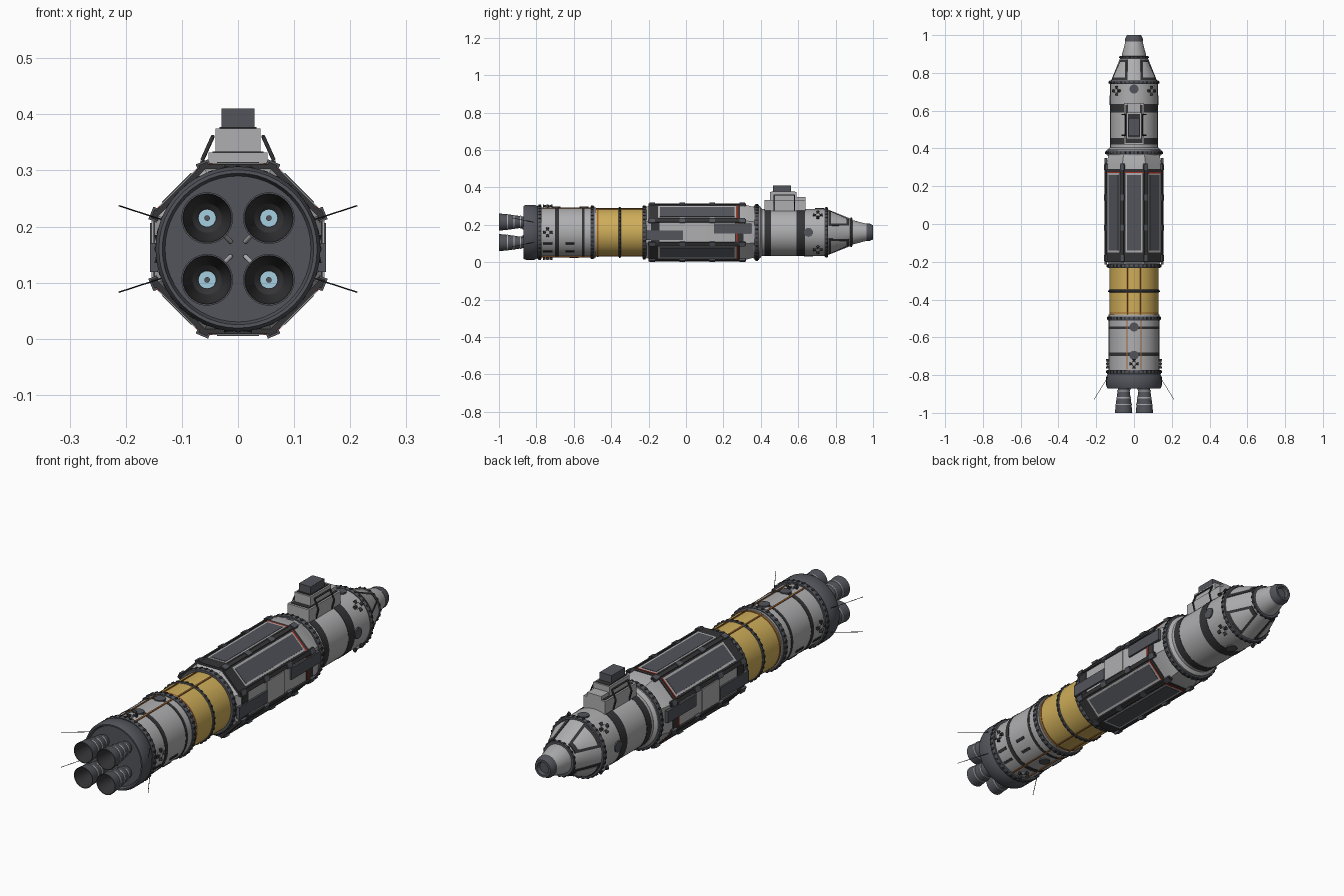
import bpy, bmesh
from math import sin, cos, pi, radians
from mathutils import Matrix, Vector

cube = bpy.data.objects.get("Cube")
if cube:
    bpy.data.objects.remove(cube)

AXIS = 0.16  # height of the long axis


def material(name, rgb):
    m = bpy.data.materials.new(name)
    m.use_nodes = True
    m.diffuse_color = (*rgb, 1)
    m.node_tree.nodes["Principled BSDF"].inputs["Base Color"].default_value = (*rgb, 1)
    return m


LIGHT = material("light_grey", (0.43, 0.43, 0.44))
SLATE = material("slate_grey", (0.085, 0.09, 0.105))
DARK = material("dark_grey", (0.035, 0.035, 0.038))
GOLD = material("gold_foil", (0.62, 0.42, 0.1))
ORANGE = material("burnt_orange", (0.36, 0.13, 0.03))
RED = material("red", (0.4, 0.03, 0.015))
BLUE = material("pale_blue", (0.38, 0.62, 0.75))


def finish(name, bm, mat):
    bmesh.ops.remove_doubles(bm, verts=bm.verts, dist=1e-5)
    bmesh.ops.recalc_face_normals(bm, faces=bm.faces)
    for f in bm.faces:
        f.smooth = True
    for e in bm.edges:
        e.smooth = e.calc_face_angle(pi) < radians(32)
    me = bpy.data.meshes.new(name)
    bm.to_mesh(me)
    bm.free()
    me.materials.append(mat)
    ob = bpy.data.objects.new(name, me)
    bpy.context.collection.objects.link(ob)
    return ob


def polar(a, r, y):
    """Point at angle a from the top, radius r, station y."""
    return Vector((r * sin(a), y, AXIS + r * cos(a)))


def add_lathe(bm, profile, n=48, centre=(0, AXIS), start=0):
    rings = []
    for y, r in profile:
        rings.append([bm.verts.new((centre[0] + r * sin(start + 2 * pi * i / n), y,
                                    centre[1] + r * cos(start + 2 * pi * i / n))) for i in range(n)])
    for p, q in zip(rings, rings[1:]):
        for i in range(n):
            j = (i + 1) % n
            bm.faces.new((p[i], p[j], q[j], q[i]))


def lathe(name, profile, mat, **kw):
    bm = bmesh.new()
    add_lathe(bm, profile, **kw)
    return finish(name, bm, mat)


def add_box(bm, a, top, y, width, length, height, shift=0):
    """Box lying on the hull at angle a, its outer face at radius top."""
    m = (Matrix.Translation((0, 0, AXIS)) @ Matrix.Rotation(a, 4, 'Y')
         @ Matrix.Translation((shift, y, top - height / 2))
         @ Matrix.Diagonal((width, length, height, 1)))
    bmesh.ops.create_cube(bm, size=1, matrix=m)


def boxes(name, mat, specs):
    bm = bmesh.new()
    for s in specs:
        add_box(bm, *s)
    return finish(name, bm, mat)


def add_rod(bm, p, q, r1, r2=None, n=12):
    d = q - p
    m = Matrix.Translation((p + q) / 2) @ d.to_track_quat('Z', 'Y').to_matrix().to_4x4()
    bmesh.ops.create_cone(bm, cap_ends=True, segments=n, radius1=r1,
                          radius2=r1 if r2 is None else r2, depth=d.length, matrix=m)


def add_patch(bm, y0, r0, y1, r1, a0, a1, b0, b1, lift, n=6):
    """Thin curved plate between two stations of the hull."""
    grid = []
    for y, r, s, e in ((y0, r0 - .01, a0, a1), (y0, r0 + lift, a0, a1),
                       (y1, r1 + lift, b0, b1), (y1, r1 - .01, b0, b1)):
        grid.append([bm.verts.new(polar(s + (e - s) * i / n, r, y)) for i in range(n + 1)])
    for k in range(4):
        p, q = grid[k], grid[(k + 1) % 4]
        for i in range(n):
            bm.faces.new((p[i], p[i + 1], q[i + 1], q[i]))
    for i in (0, n):
        bm.faces.new([g[i] for g in grid])


def band(name, y0, y1, r, mat):
    lathe(name, [(y0, r - .02), (y0, r), (y1, r), (y1, r - .02)], mat)


# Hull sections
lathe("aft_hull", [(-.81, 0), (-.81, .134), (-.48, .134), (-.48, 0)], LIGHT)
lathe("gold_tank", [(-.49, 0), (-.49, .129), (-.21, .129), (-.21, 0)], GOLD)
lathe("forward_hull", [(.36, 0), (.36, .126), (.75, .126), (.75, 0)], LIGHT)
lathe("forward_shoulder", [(.36, .14), (.395, .14), (.41, .12)], LIGHT)
lathe("nose_cone", [(.75, 0), (.75, .125), (.88, .073), (.88, 0)], LIGHT)
lathe("nose_tip", [(.88, 0), (.88, .064), (.895, .064), (.975, .043), (.975, 0)], LIGHT)
lathe("docking_cap", [(.965, 0), (.965, .047), (.98, .047), (1, .038), (1, .028), (.985, .024), (.985, 0)], SLATE)
c8 = cos(pi / 8)
lathe("octagon_module", [(y, r / c8) for y, r in ((-.215, 0), (-.215, .132), (-.19, .149), (.31, .149),
                                                  (.365, .135), (.365, 0))], LIGHT, n=8, start=pi / 8)

# Engine skirt with recessed plate
lathe("engine_skirt", [(-.79, 0), (-.79, .137), (-.81, .147), (-.855, .147), (-.87, .141),
                       (-.87, .135), (-.855, .13), (-.855, 0)], SLATE)

# Flange rings with bolts
bolts = bmesh.new()
for i, (y, r, w) in enumerate(((-.783, .145, .022), (-.5, .141, .022), (-.355, .134, .014), (-.222, .142, .022),
                               (.378, .15, .022), (.75, .133, .018), (.883, .077, .012))):
    lathe(f"flange_ring_{i + 1}", [(y - w / 2, r - .025), (y - w / 2, r - .003), (y - w / 4, r),
                                   (y + w / 4, r), (y + w / 2, r - .003), (y + w / 2, r - .025)], SLATE)
    count = int(r * 260)
    for k in range(count):
        add_box(bolts, 2 * pi * k / count, r + .0025, y, .009, w * .6, .006)
finish("flange_bolts", bolts, DARK)

# Painted hull bands
band("aft_band_thin", -.555, -.542, .1355, DARK)
band("aft_band_wide", -.7, -.68, .1355, DARK)
band("forward_band_rear", .42, .455, .1275, DARK)
band("forward_band_front", .59, .635, .1275, DARK)
band("tank_seam", -.475, -.468, .131, ORANGE)

# Cable ducts above and below
ducts = bmesh.new()
for base in (0, pi):
    for side in (-.28, .28):
        for y0, y1, r in ((-.77, -.51, .134), (-.49, -.23, .129)):
            add_box(ducts, base + side, r + .004, (y0 + y1) / 2, .006, y1 - y0, .01)
finish("cable_ducts", ducts, ORANGE)

# Octagon module panels: six main faces and two sides
main_faces = [k * pi / 4 for k in range(8) if k not in (2, 6)]
side_faces = [pi / 2, -pi / 2]
every_face = main_faces + side_faces
boxes("panel_backing", DARK, [(a, .1515, .045, .116, .49, .012) for a in main_faces])
boxes("panel_frame", LIGHT, [(a, .1535, .06, .092, .42, .012) for a in main_faces])
boxes("solar_panel", SLATE, [(a, .155, .06, .074, .4, .012) for a in main_faces])
boxes("side_end_strip", DARK, [(a, .151, y, .112, .045, .012) for a in side_faces for y in (-.165, .285)])
boxes("side_slab", SLATE, [(a, .157, y, .052, .2, .014, (.015 if y < 0 else -.02) * (1 if a > 0 else -1))
                           for a in side_faces for y in (-.115, .25)])
boxes("side_frame", LIGHT, [(a, .154, .045, .1, .12, .01) for a in side_faces])
boxes("red_marker", RED, [(a, .1535, .272, .1, .008, .01) for a in every_face])
corners = [pi / 8 + k * pi / 4 for k in range(8)]
boxes("corner_rail", DARK, [(a, .1645, .06, .017, .52, .014) for a in corners])
boxes("rail_clamp", SLATE, [(a, .168, y, .024, .03, .018) for a in corners for y in (-.18, -.02, .14, .3)])

# Hatch frames on the nose cone
frames, hatches = bmesh.new(), bmesh.new()
for k in range(4):
    a = pi / 4 + k * pi / 2
    add_patch(frames, .762, .1205, .872, .0765, a - .5, a + .5, a - .3, a + .3, .003)
    add_patch(hatches, .775, .115, .858, .082, a - .38, a + .38, a - .2, a + .2, .005)
finish("hatch_frames", frames, DARK)
finish("hatch_panels", hatches, LIGHT)

# Round ports
ports = bmesh.new()
for a, r, y in ((0, .134, -.545), (0, .134, -.695), (pi, .134, -.6), (0, .126, .715),
                (pi / 2, .126, .655), (-pi / 2, .126, .655), (pi, .126, .655)):
    add_rod(ports, polar(a, r - .012, y), polar(a, r + .004, y), .024, n=20)
finish("round_ports", ports, SLATE)

# Attitude thruster clusters
blocks, jets = bmesh.new(), bmesh.new()
for y, r, first in ((-.74, .134, 0), (.705, .125, pi / 4)):
    for k in range(4):
        a = first + k * pi / 2
        add_box(blocks, a, r + .01, y, .022, .022, .02)
        centre = polar(a, r + .007, y)
        tangent = Vector((cos(a), 0, -sin(a)))
        for d in (tangent, -tangent, Vector((0, 1, 0)), Vector((0, -1, 0))):
            add_rod(jets, centre + d * .009, centre + d * .025, .004, .008)
finish("thruster_blocks", blocks, LIGHT)
finish("thruster_jets", jets, DARK)

# Underside fittings
boxes("underside_marks", DARK, [(pi + s, .137, y, .012, .05, .01) for s in (-.7, .7, 1.1, -1.1)
                                for y in (-.62, -.74)])

# Equipment tower on the forward hull
boxes("tower_base", LIGHT, [(0, .172, .53, .106, .22, .075)])
boxes("tower_middle", LIGHT, [(0, .215, .52, .08, .14, .05), (0, .19, .61, .07, .06, .03)])
boxes("tower_head", SLATE, [(0, .25, .513, .058, .095, .04)])
boxes("tower_trim", DARK, [(0, .174, .53, .09, .2, .01), (0, .217, .52, .066, .125, .01)])
struts = bmesh.new()
for s in (-1, 1):
    for y in (.47, .58):
        add_rod(struts, Vector((s * .045, y, .36)), Vector((s * .064, y, .318)), .0035)
        add_rod(struts, Vector((s * .064, y, .318)), Vector((s * .05, y, .27)), .0035)
    add_rod(struts, Vector((s * .045, .47, .36)), Vector((s * .045, .58, .36)), .0035)
finish("tower_struts", struts, DARK)

# Four engines
centres = [(x, AXIS + z) for x in (-.055, .055) for z in (-.055, .055)]
bells, liners, hoops, injectors, pins, braces = (bmesh.new() for _ in range(6))
for x, z in centres:
    spot = dict(n=32, centre=(x, z))
    add_lathe(bells, [(-.85, .024), (-.872, .03), (-.9, .034), (-.95, .041), (-1, .046), (-1, .043)], **spot)
    add_lathe(liners, [(-1, .0435), (-.95, .037), (-.91, .026), (-.9, .015)], **spot)
    for y, r in ((-.885, .034), (-.92, .0385), (-.955, .0435)):
        add_lathe(hoops, [(y - .003, r - .005), (y - .003, r), (y + .003, r), (y + .003, r - .005)], **spot)
    add_rod(injectors, Vector((x, -.9, z)), Vector((x, -.908, z)), .016, n=20)
    add_rod(pins, Vector((x, -.905, z)), Vector((x, -.925, z)), .005)
    inward = Vector((-x, 0, AXIS - z)).normalized()
    hub = Vector((0, -.86, AXIS))
    add_rod(braces, hub - inward * .018, hub - inward * .036 + Vector((0, -.02, 0)), .004)
for name, bm, mat in (("engine_bells", bells, SLATE), ("bell_liners", liners, DARK), ("bell_hoops", hoops, LIGHT),
                      ("injectors", injectors, BLUE), ("injector_pins", pins, SLATE), ("engine_braces", braces, LIGHT)):
    finish(name, bm, mat)

# Rear whip antennas
whips = bmesh.new()
for sx in (-1, 1):
    for sz in (-1, 1):
        add_rod(whips, Vector((sx * .138, -.81, AXIS + sz * .053)),
                Vector((sx * .212, -.93, AXIS + sz * .077)), .0013, n=6)
finish("whip_antennas", whips, DARK)
